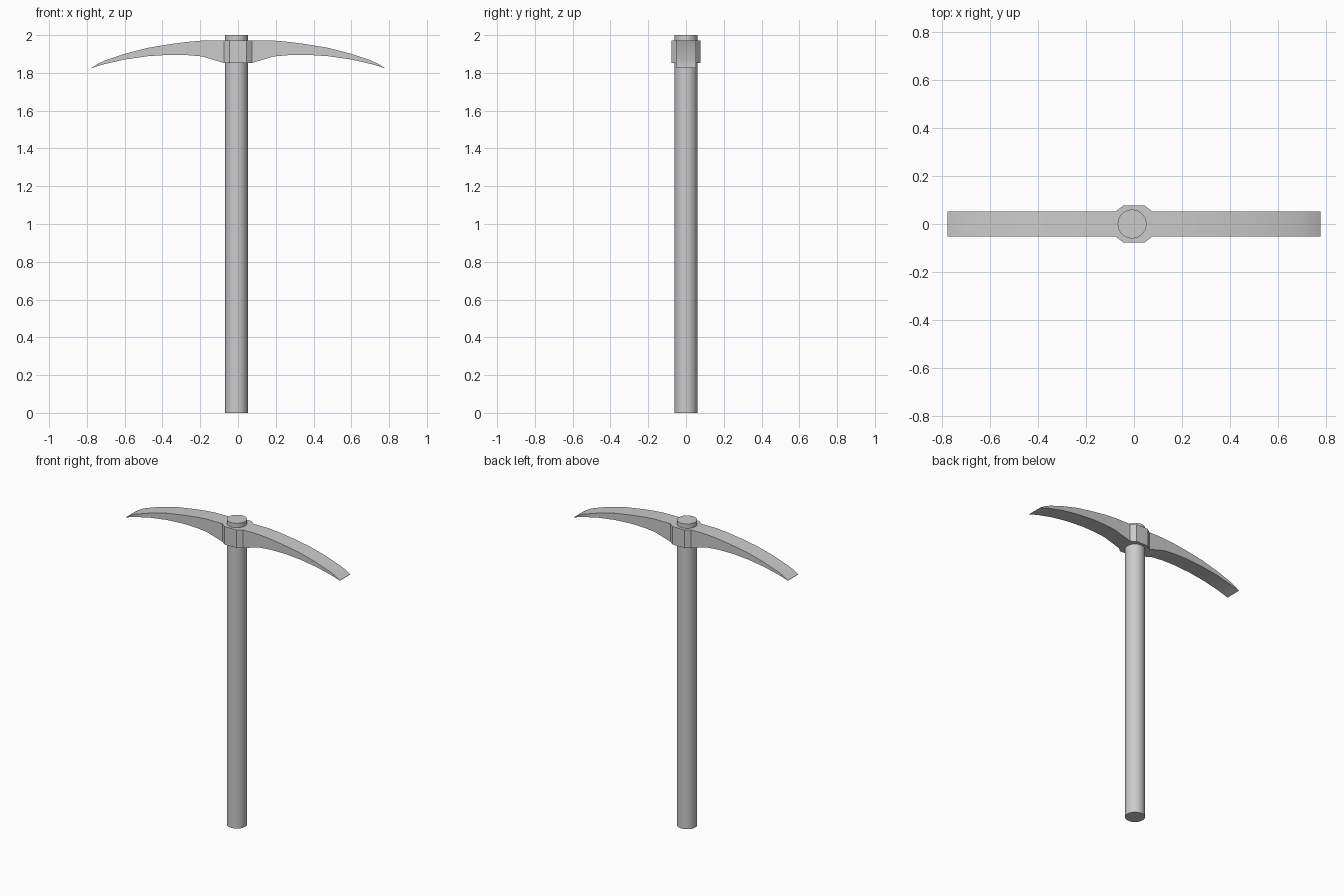
import bpy
import bmesh
from math import radians

cube = bpy.data.objects.get("Cube")
if cube:
    bpy.data.objects.remove(cube, do_unlink=True)

grey = bpy.data.materials.new("plain grey")
grey.use_nodes = True
colour = (0.6, 0.6, 0.6, 1)
grey.diffuse_color = colour
grey.node_tree.nodes["Principled BSDF"].inputs["Base Color"].default_value = colour


def finish(obj):
    obj.data.materials.append(grey)
    bpy.ops.object.select_all(action="DESELECT")
    obj.select_set(True)
    bpy.context.view_layer.objects.active = obj
    bpy.ops.object.shade_smooth_by_angle(angle=radians(30))


# Round shaft, set slightly off the centre of the head
bpy.ops.mesh.primitive_cylinder_add(vertices=32, radius=0.06, depth=2,
                                    location=(-0.008, 0, 1))
handle = bpy.context.object
handle.name = "handle"
finish(handle)

# Half of the head: x, underside z, top z, half width
stations = [
    (0.044, 1.853, 1.971, 0.077),
    (0.075, 1.853, 1.971, 0.053),
    (0.19, 1.887, 1.971, 0.053),
    (0.27, 1.894, 1.964, 0.053),
    (0.36, 1.896, 1.952, 0.053),
    (0.48, 1.888, 1.932, 0.053),
    (0.60, 1.871, 1.901, 0.053),
    (0.70, 1.848, 1.867, 0.053),
    (0.74, 1.837, 1.849, 0.053),
    (0.775, 1.825, 1.827, 0.053),
]
mirrored = [(-x, low, high, w) for x, low, high, w in reversed(stations)]

# Loft a rectangular section from tip to tip
bm = bmesh.new()
rings = []
for x, low, high, w in mirrored + stations:
    corners = [(-w, low), (w, low), (w, high), (-w, high)]
    rings.append([bm.verts.new((x, y, z)) for y, z in corners])
for a, b in zip(rings, rings[1:]):
    for i in range(4):
        j = (i + 1) % 4
        bm.faces.new((a[i], a[j], b[j], b[i]))
bm.faces.new(rings[0])
bm.faces.new(rings[-1])
bmesh.ops.recalc_face_normals(bm, faces=bm.faces)
mesh = bpy.data.meshes.new("pick_head")
bm.to_mesh(mesh)
bm.free()
head = bpy.data.objects.new("pick_head", mesh)
bpy.context.collection.objects.link(head)
finish(head)
